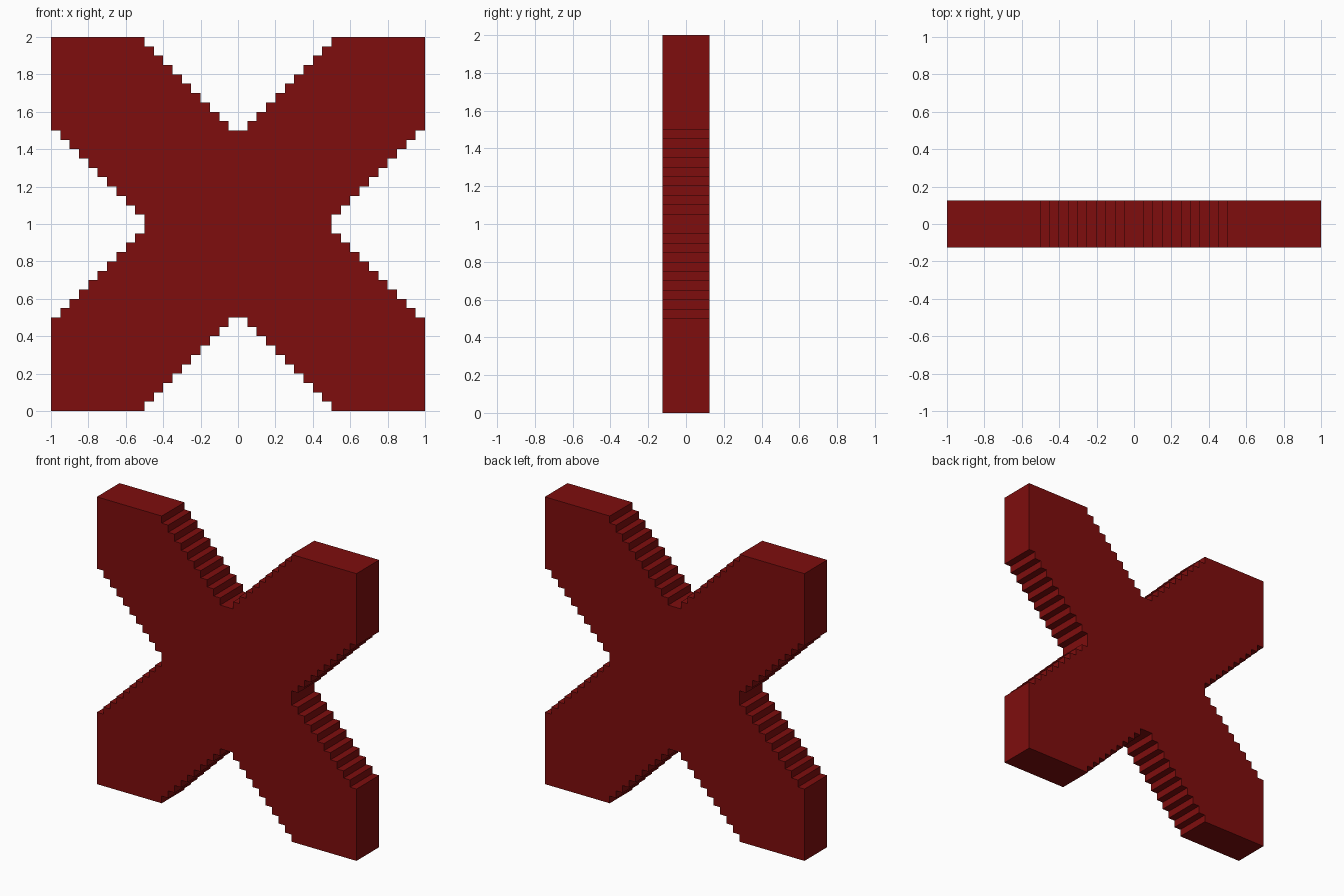
import bpy, bmesh

if "Cube" in bpy.data.objects:
    bpy.data.objects.remove(bpy.data.objects["Cube"])

STEP, N, HALF_DEPTH = 0.05, 10, 0.125

# Stepped edge from the top notch out to the top right arm end
stairs = []
for i in range(N):
    x = STEP * (i + 1)
    stairs += [(x, 0.5 + STEP * i), (x, 0.5 + STEP * (i + 1))]

# One arm: stairs, corner, and the same stairs reflected across the diagonal
arm = stairs + [(1.0, 1.0)] + [(z, x) for x, z in reversed(stairs)]

# Four arms by quarter turns (clockwise)
outline = []
for _ in range(4):
    outline += arm
    arm = [(z, -x) for x, z in arm]

# Extrude the outline into a slab
bm = bmesh.new()
verts = [bm.verts.new((x, -HALF_DEPTH, z + 1.0)) for x, z in outline]
face = bm.faces.new(verts)
ext = bmesh.ops.extrude_face_region(bm, geom=[face], use_keep_orig=True)
moved = [g for g in ext["geom"] if isinstance(g, bmesh.types.BMVert)]
bmesh.ops.translate(bm, verts=moved, vec=(0, 2 * HALF_DEPTH, 0))
bmesh.ops.recalc_face_normals(bm, faces=bm.faces)

mesh = bpy.data.meshes.new("stepped_cross")
bm.to_mesh(mesh)
bm.free()
cross = bpy.data.objects.new("stepped_cross", mesh)
bpy.context.collection.objects.link(cross)

# Dark red all over
red = bpy.data.materials.new("dark red")
red.diffuse_color = (0.21, 0.004, 0.004, 1.0)
red.use_nodes = True
red.node_tree.nodes["Principled BSDF"].inputs["Base Color"].default_value = red.diffuse_color
mesh.materials.append(red)
